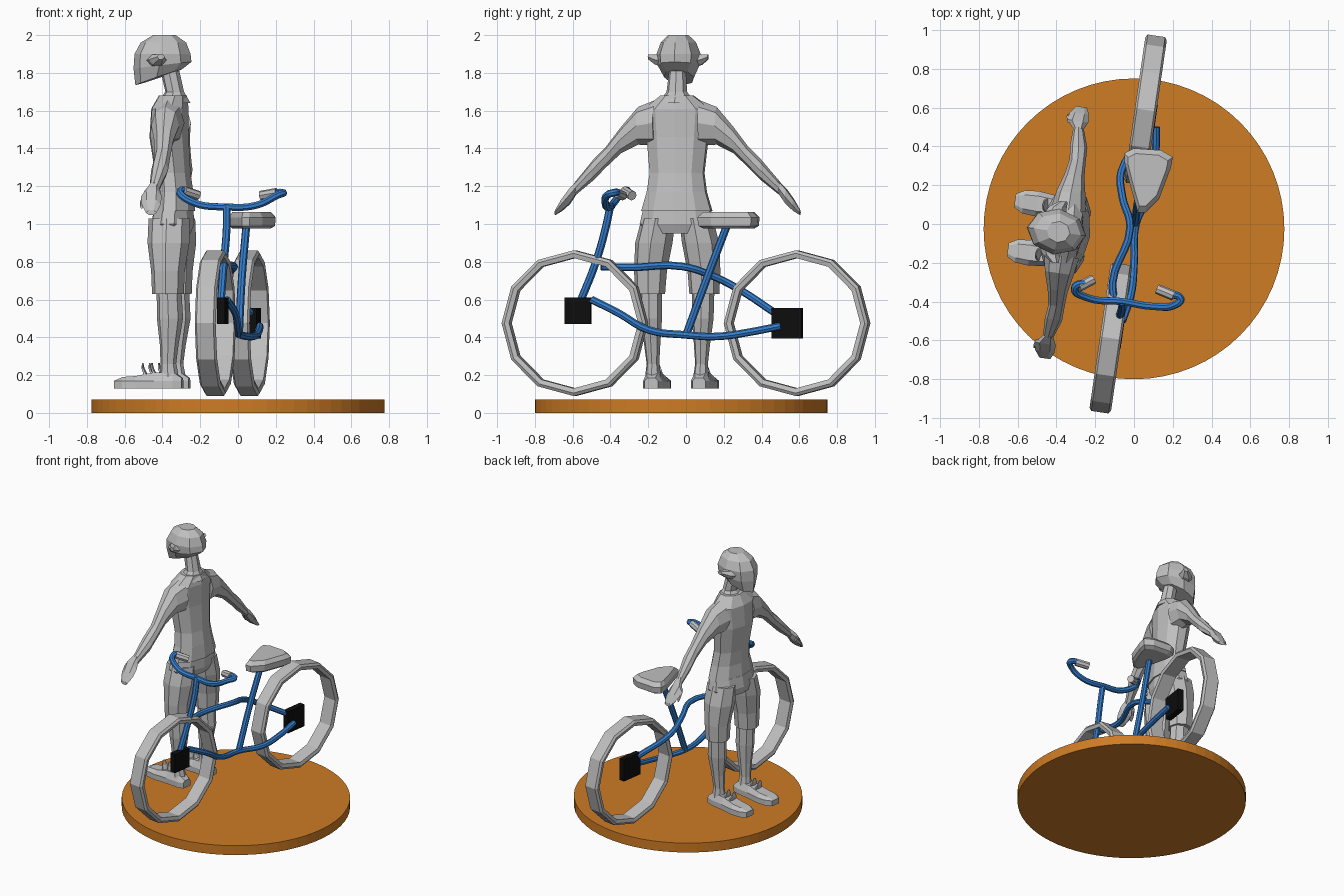
import bpy, bmesh, math
from mathutils import Vector

TURN = math.radians(-8.3)      # rider and bike are both turned on the base


def mat(name, rgb):
    m = bpy.data.materials.new(name)
    m.diffuse_color = (*rgb, 1)
    return m


GREY = mat("grey", (0.53, 0.53, 0.53))
BLUE = mat("blue", (0.035, 0.21, 0.62))
ORANGE = mat("orange", (0.62, 0.2, 0.018))
BLACK = mat("black", (0.004, 0.004, 0.004))


def make(name, rings, material, loc=(0, 0, 0), turn=0.0, loop=False):
    """Skin a list of point rings; cap the ends or close into a loop."""
    bm = bmesh.new()
    vs = [[bm.verts.new(p) for p in r] for r in rings]
    n = len(vs[0])
    for i in range(len(vs) if loop else len(vs) - 1):
        a, b = vs[i], vs[(i + 1) % len(vs)]
        for j in range(n):
            bm.faces.new((a[j], a[(j + 1) % n], b[(j + 1) % n], b[j]))
    if not loop:
        bm.faces.new(vs[0])
        bm.faces.new(vs[-1])
    bmesh.ops.recalc_face_normals(bm, faces=bm.faces)
    me = bpy.data.meshes.new(name)
    bm.to_mesh(me)
    bm.free()
    me.materials.append(material)
    ob = bpy.data.objects.new(name, me)
    ob.location = loc
    ob.rotation_euler.z = turn
    bpy.context.collection.objects.link(ob)
    return ob


def ellipse(c, a, b, axis, n, slope=0.0):
    """Ellipse across the given axis; slope tilts horizontal rings along x."""
    pts = []
    for k in range(n):
        t = 2 * math.pi * k / n
        p, q = a * math.cos(t), b * math.sin(t)
        off = {"z": (p, q, slope * p), "y": (p, 0, q), "x": (0, p, q)}[axis]
        pts.append(Vector(c) + Vector(off))
    return pts


def body(name, specs, axis="z", n=8):
    """Rider part: specs are (x, y, z, radius a, radius b[, slope])."""
    rings = [ellipse(s[:3], s[3], s[4], axis, n, *s[5:]) for s in specs]
    return make(name, rings, GREY, (-0.36, -0.045, 0), TURN)


def tube(name, pts, radius, material=BLUE):
    cu = bpy.data.curves.new(name, "CURVE")
    cu.dimensions = "3D"
    cu.bevel_depth = radius
    cu.bevel_resolution = 2
    cu.resolution_u = 5
    cu.use_fill_caps = True
    sp = cu.splines.new("BEZIER")
    sp.bezier_points.add(len(pts) - 1)
    for bp, p in zip(sp.bezier_points, pts):
        bp.co = p
        bp.handle_left_type = bp.handle_right_type = "AUTO"
    ob = bpy.data.objects.new(name, cu)
    cu.materials.append(material)
    bpy.context.collection.objects.link(ob)
    bpy.ops.object.select_all(action="DESELECT")
    ob.select_set(True)
    bpy.context.view_layer.objects.active = ob
    bpy.ops.object.convert(target="MESH")
    bpy.ops.object.shade_smooth_by_angle()
    return ob


# round base
base = make("base", [ellipse((0, -0.025, z), 0.775, 0.775, "z", 64) for z in (0, 0.07)], ORANGE)

# wheels: twelve-sided rings with a bevelled section
SECTION = [(0.386, 0.045), (0.37, 0.056), (0.345, 0.05),
           (0.345, -0.05), (0.37, -0.056), (0.386, -0.045)]
for name, x, y in (("front_wheel", -0.12, -0.588), ("rear_wheel", 0.06, 0.588)):
    rings = []
    for k in range(12):
        t = 2 * math.pi * k / 12
        rings.append([(w, r * math.cos(t), r * math.sin(t)) for r, w in SECTION])
    make(name, rings, GREY, (x, y, 0.475), TURN, loop=True)

# hub blocks
for name, c, h in (("front_hub", (-0.08, -0.572, 0.54), 0.07),
                   ("rear_hub", (0.09, 0.535, 0.475), 0.081)):
    make(name, [[(x, -h, -h), (x, h, -h), (x, h, h), (x, -h, h)] for x in (-0.021, 0.021)],
         BLACK, c, TURN)

# frame tubes
tube("fork", [(-0.09, -0.555, 0.6), (-0.075, -0.48, 0.79), (-0.06, -0.425, 0.98),
              (-0.06, -0.4, 1.1)], 0.021)
tube("top_tube", [(-0.09, -0.45, 0.775), (-0.11, -0.3, 0.77), (-0.02, -0.02, 0.775),
                  (-0.06, 0.14, 0.725), (-0.065, 0.27, 0.66), (0.07, 0.47, 0.53)], 0.02)
tube("bottom_tube", [(-0.06, -0.5, 0.6), (-0.015, -0.36, 0.53), (0.0, -0.2, 0.44),
                     (0.01, 0, 0.413), (0.085, 0.17, 0.405), (0.11, 0.35, 0.43),
                     (0.115, 0.5, 0.46)], 0.02)
tube("seat_tube", [(0.005, 0.0, 0.41), (0.02, 0.11, 0.71), (0.045, 0.22, 1.0)], 0.021)
tube("handlebar", [(-0.25, -0.305, 1.17), (-0.305, -0.325, 1.175), (-0.24, -0.38, 1.115),
                   (-0.06, -0.4, 1.09), (0.1, -0.425, 1.1), (0.215, -0.415, 1.155),
                   (0.24, -0.385, 1.165), (0.18, -0.36, 1.165)], 0.02)

# grips
for name, a, b in (("left_grip", (-0.285, -0.325, 1.175), (-0.21, -0.285, 1.15)),
                   ("right_grip", (0.205, -0.37, 1.165), (0.12, -0.335, 1.15))):
    tube(name, [a, b], 0.026, GREY)

# seat: outline stacked with narrowed rims
OUTLINE = [(-0.05, 0.365), (0.0, 0.39), (0.14, 0.38), (0.2, 0.345), (0.19, 0.29),
           (0.13, 0.13), (0.06, 0.06), (0.02, 0.06), (-0.02, 0.2), (-0.05, 0.32)]
rings = []
for z, s in ((0.975, 0.8), (0.99, 0.97), (1.035, 1.0), (1.063, 0.82)):
    rings.append([(0.06 + (x - 0.06) * s, 0.24 + (y - 0.24) * s, z) for x, y in OUTLINE])
make("seat", rings, GREY)

# rider: head, neck, shirt, hips
body("head", [(-0.06, 0, 1.777, 0.125, 0.08, 0.34), (-0.04, 0, 1.84, 0.155, 0.112, 0.12),
              (-0.04, 0, 1.9, 0.15, 0.118), (-0.035, 0, 1.96, 0.122, 0.095),
              (-0.03, 0, 2.0, 0.06, 0.055)])
body("neck", [(0.02, 0, 1.64, 0.09, 0.1), (0.025, 0, 1.7, 0.05, 0.055),
              (0.0, 0, 1.81, 0.05, 0.045)])
body("shirt", [(0.015, 0, 1.68, 0.075, 0.09), (0.0, 0, 1.61, 0.1, 0.185),
               (-0.005, 0, 1.46, 0.105, 0.17), (0.015, 0, 1.27, 0.095, 0.15),
               (0.025, 0, 1.17, 0.1, 0.165), (0.025, 0, 1.07, 0.11, 0.195)], n=10)
body("hips", [(0.02, 0, 1.08, 0.105, 0.185), (0.015, 0, 1.0, 0.115, 0.205),
              (0.01, 0, 0.95, 0.1, 0.17)], n=10)

# rider: mirrored parts
for side, s in (("left", -1), ("right", 1)):
    body(side + "_ear", [(-0.06, s * 0.08, 1.865, 0.06, 0.04), (-0.05, s * 0.125, 1.87, 0.045, 0.03),
                         (-0.025, s * 0.16, 1.885, 0.02, 0.015)], "y", 6)
    body(side + "_shorts_leg", [(0.01, s * 0.1, 1.03, 0.11, 0.09), (0.01, s * 0.125, 0.9, 0.112, 0.1),
                                (0.01, s * 0.143, 0.75, 0.09, 0.088),
                                (0.01, s * 0.145, 0.63, 0.085, 0.08)])
    body(side + "_calf", [(0.015, s * 0.14, 0.66, 0.066, 0.06), (0.02, s * 0.138, 0.5, 0.07, 0.058),
                          (0.015, s * 0.133, 0.36, 0.05, 0.043), (0.01, s * 0.13, 0.26, 0.042, 0.034),
                          (0.015, s * 0.128, 0.17, 0.055, 0.045)])
    # foot: sections from heel to toe, six-sided
    foot = []
    for x, top, w in ((0.085, 0.185, 0.035), (0.04, 0.215, 0.05), (-0.06, 0.215, 0.055),
                      (-0.16, 0.195, 0.066), (-0.23, 0.19, 0.06), (-0.275, 0.17, 0.035)):
        y = s * 0.128
        foot.append([(x, y - w, 0.13), (x, y + w, 0.13), (x, y + w, 0.17),
                     (x, y + w * 0.6, top), (x, y - w * 0.6, top), (x, y - w, 0.17)])
    make(side + "_foot", foot, GREY, (-0.36, -0.045, 0), TURN)
    for k, x in enumerate((-0.06, -0.11)):
        body(f"{side}_strap_{k + 1}", [(x, s * 0.128, 0.2, 0.012, 0.04),
                                       (x - 0.015, s * 0.128, 0.235, 0.008, 0.025),
                                       (x - 0.018, s * 0.128, 0.265, 0.004, 0.01)], n=6)
    body(side + "_arm", [(0.005, s * 0.12, 1.535, 0.09, 0.12), (0.005, s * 0.21, 1.52, 0.075, 0.1),
                         (0.01, s * 0.3, 1.445, 0.052, 0.07), (0.015, s * 0.38, 1.355, 0.042, 0.055),
                         (0.01, s * 0.45, 1.285, 0.045, 0.055), (-0.005, s * 0.55, 1.185, 0.026, 0.036)],
         "y")
    body(side + "_hand", [(-0.005, s * 0.54, 1.195, 0.027, 0.038), (-0.015, s * 0.58, 1.145, 0.056, 0.045),
                          (-0.01, s * 0.62, 1.1, 0.05, 0.035), (-0.005, s * 0.655, 1.06, 0.028, 0.014)],
         "y", 6)
    body(side + "_thumb", [(-0.04, s * 0.565, 1.155, 0.025, 0.025), (-0.06, s * 0.595, 1.115, 0.014, 0.016),
                           (-0.062, s * 0.61, 1.09, 0.008, 0.008)], "y", 6)
